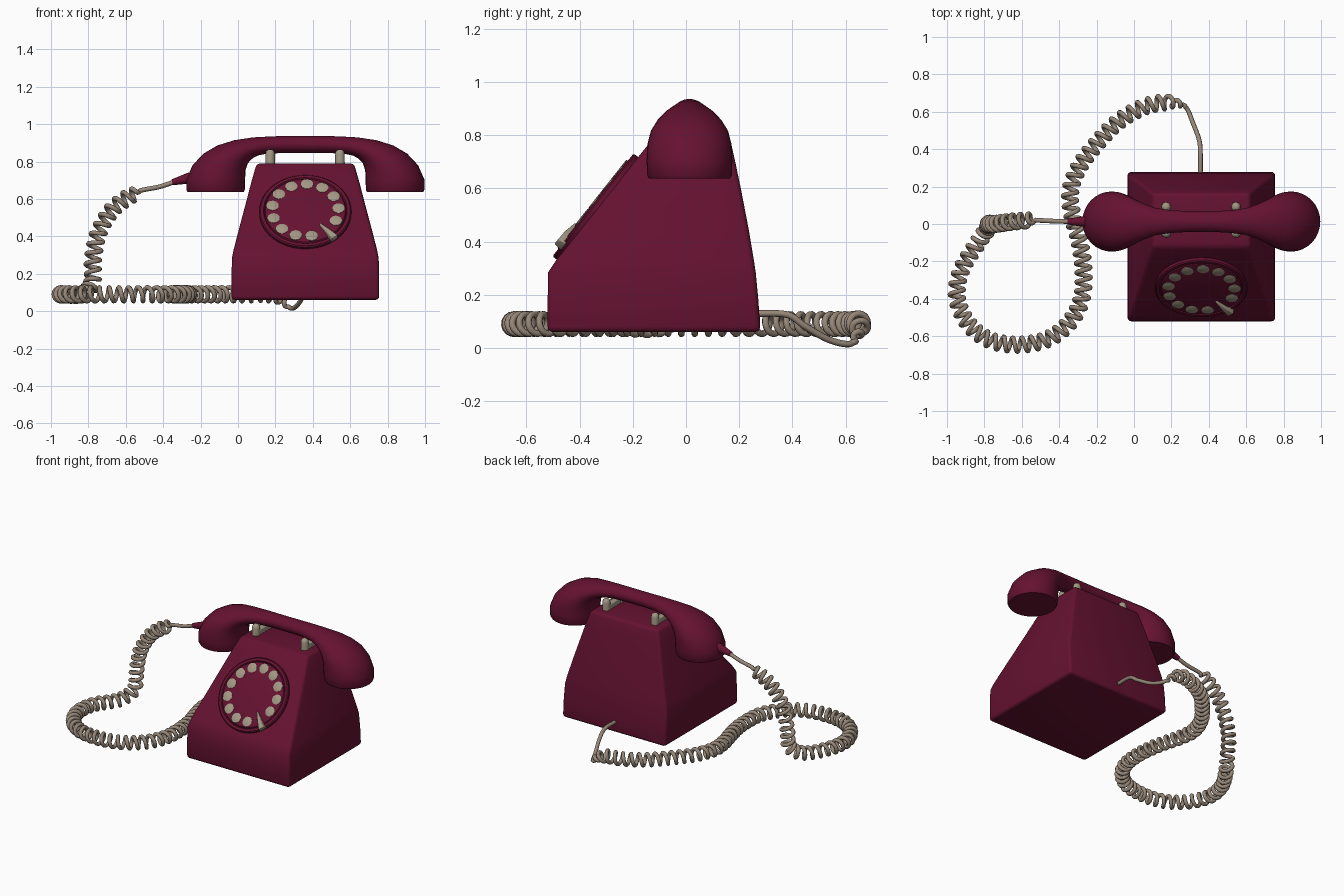
import bpy, bmesh
from math import sin, cos, pi, radians
from mathutils import Vector, Matrix, Quaternion

if "Cube" in bpy.data.objects:
    bpy.data.objects.remove(bpy.data.objects["Cube"])


def material(name, rgb):
    m = bpy.data.materials.new(name)
    m.diffuse_color = (*rgb, 1)
    m.use_nodes = True
    m.node_tree.nodes["Principled BSDF"].inputs["Base Color"].default_value = m.diffuse_color
    return m


RED = material("maroon", (0.13, 0.006, 0.03))
BEIGE = material("beige", (0.36, 0.31, 0.23))
CORD = material("cord_tan", (0.31, 0.245, 0.19))
CX = 0.36          # middle of the phone
CY = 0.013         # middle of the handset


def loft(name, rings, mat, bevel=0, smooth=40, matrix=None):
    """Skin a list of equal-length point rings and cap both ends."""
    bm = bmesh.new()
    rows = [[bm.verts.new(p) for p in r] for r in rings]
    n = len(rows[0])
    for a, b in zip(rows, rows[1:]):
        for i in range(n):
            j = (i + 1) % n
            bm.faces.new((a[i], a[j], b[j], b[i]))
    bm.faces.new(rows[0][::-1])
    bm.faces.new(rows[-1])
    bmesh.ops.recalc_face_normals(bm, faces=bm.faces[:])
    if bevel:
        edges = [e for e in bm.edges if e.calc_face_angle(0) > radians(45)]
        bmesh.ops.bevel(bm, geom=edges, offset=bevel, segments=3,
                        profile=0.5, affect='EDGES')
    me = bpy.data.meshes.new(name)
    bm.to_mesh(me)
    bm.free()
    ob = bpy.data.objects.new(name, me)
    bpy.context.collection.objects.link(ob)
    me.materials.append(mat)
    if matrix:
        ob.matrix_world = matrix
    bpy.ops.object.select_all(action='DESELECT')
    ob.select_set(True)
    bpy.context.view_layer.objects.active = ob
    bpy.ops.object.shade_smooth_by_angle(angle=radians(smooth))
    return ob


def lathe(name, profile, mat, matrix, n=24, smooth=40):
    """Turned part from (radius, height) pairs."""
    rings = [[(r * cos(2 * pi * i / n), r * sin(2 * pi * i / n), h)
              for i in range(n)] for r, h in profile]
    return loft(name, rings, mat, smooth=smooth, matrix=matrix)


# Body: stacked rectangles (z, half width, front y, back y)
levels = [(0.06, 0.395, -0.52, 0.28), (0.18, 0.395, -0.52, 0.272),
          (0.285, 0.392, -0.518, 0.262), (0.33, 0.383, -0.488, 0.255),
          (0.45, 0.352, -0.392, 0.235), (0.60, 0.312, -0.273, 0.206),
          (0.70, 0.286, -0.194, 0.185), (0.79, 0.26, -0.122, 0.165)]
loft("body", [[(CX - w, f, z), (CX + w, f, z), (CX + w, b, z), (CX - w, b, z)]
              for z, w, f, b in levels], RED, bevel=0.02)

# Dial, lying on the sloped front (local z points out of the slope)
up, out = Vector((0, 0.62, 0.785)), Vector((0, -0.785, 0.62))
dial = Matrix.Translation((CX, -0.333, 0.525)) @ Matrix(
    (Vector((1, 0, 0)), up, out)).transposed().to_4x4()
lathe("dial_plate", [(0.246, -0.02), (0.246, 0.015), (0.240, 0.021),
                     (0.224, 0.021), (0.219, 0.014), (0.214, 0.021),
                     (0.205, 0.024)], RED, dial, n=48, smooth=30)
for k in range(13):
    if k == 11:
        continue            # gap where the finger stop sits
    a = radians(4 + k * 360 / 13)
    lathe("finger_hole_%d" % k, [(0.033, 0.015), (0.033, 0.026), (0.029, 0.028)],
          BEIGE, dial @ Matrix.Translation((0.178 * cos(a), 0.178 * sin(a), 0)), n=16)
# Tapered finger stop
s = radians(-51)
stop = dial @ Matrix.Rotation(s, 4, 'Z')
loft("finger_stop", [[(r, -w, 0.01), (r, w, 0.01), (r, w * 0.7, h), (r, -w * 0.7, h)]
                     for r, w, h in [(0.125, 0.007, 0.032), (0.19, 0.017, 0.042),
                                     (0.25, 0.026, 0.044)]],
     BEIGE, bevel=0.004, matrix=stop)

# Cradle: a low saddle with two prongs at each side
for side, x in (("left", 0.172), ("right", 0.545)):
    loft("cradle_saddle_" + side,
         [[(x - w, -0.05, z), (x + w, -0.05, z), (x + w, 0.095, z), (x - w, 0.095, z)]
          for z, w in ((0.78, 0.022), (0.825, 0.02))], BEIGE, bevel=0.008)
    for end, y in (("front", -0.048), ("back", 0.092)):
        lathe("cradle_prong_%s_%s" % (side, end),
              [(0.026, 0), (0.025, 0.06), (0.021, 0.076), (0.010, 0.084)],
              BEIGE, Matrix.Translation((x, y, 0.78)), n=16, smooth=60)

# Handset: rings spanning (inner x, z), (outer x, z), half depth; mirrored
half = [((0.030, 0.637), (-0.270, 0.637), 0.152), ((0.036, 0.648), (-0.276, 0.648), 0.159),
        ((0.038, 0.70), (-0.276, 0.705), 0.161), ((0.040, 0.752), (-0.243, 0.78), 0.158),
        ((0.052, 0.79), (-0.185, 0.842), 0.145), ((0.075, 0.815), (-0.11, 0.886), 0.122),
        ((0.105, 0.832), (-0.02, 0.914), 0.097), ((0.145, 0.840), (0.08, 0.929), 0.073),
        ((0.20, 0.844), (0.19, 0.935), 0.061), ((0.28, 0.846), (0.28, 0.936), 0.056)]
flip = lambda p: (2 * CX - p[0], p[1])
spans = half + [((CX, 0.846), (CX, 0.936), 0.055)] + [
    (flip(i), flip(o), w) for i, o, w in half[::-1]]
rings = []
for (ix, iz), (ox, oz), w in spans:
    ring = []
    for k in range(32):
        a = 2 * pi * k / 32
        t = 0.5 + 0.5 * cos(a)
        ring.append((ix + (ox - ix) * t, CY + w * sin(a), iz + (oz - iz) * t))
    rings.append(ring)
loft("handset", rings, RED, smooth=50)

# Strain relief where the cord enters the handset
d = Vector((-1, 0, -0.25)).normalized()
lathe("cord_sleeve", [(0.03, 0), (0.026, 0.03), (0.016, 0.10)], RED,
      Matrix.Translation((-0.255, CY, 0.713)) @ d.to_track_quat('Z', 'Y').to_matrix().to_4x4(),
      n=16)

# Cord: smooth path, with coil amount 0 at the straight ends
G = 0.09
path = [(-0.33, 0.013, 0.695, 0), (-0.42, 0.015, 0.665, 0), (-0.52, 0.02, 0.645, 0),
        (-0.57, 0.02, 0.62, 1), (-0.67, 0.01, 0.545, 1), (-0.745, 0.0, 0.42, 1),
        (-0.775, 0.0, 0.28, 1), (-0.78, -0.02, 0.15, 1), (-0.835, -0.10, G, 1),
        (-0.925, -0.25, G, 1), (-0.945, -0.40, G, 1), (-0.88, -0.54, G, 1),
        (-0.76, -0.625, G, 1), (-0.60, -0.645, G, 1), (-0.45, -0.61, G, 1),
        (-0.34, -0.52, G, 1), (-0.28, -0.40, G, 1), (-0.27, -0.25, G, 1),
        (-0.29, -0.10, G, 1), (-0.33, 0.05, G, 1), (-0.34, 0.18, G, 1),
        (-0.29, 0.31, G, 1), (-0.19, 0.44, G, 1), (-0.08, 0.55, G, 1),
        (0.05, 0.625, G, 1), (0.16, 0.65, G, 1), (0.225, 0.645, 0.06, 0.5),
        (0.28, 0.62, 0.016, 0), (0.315, 0.54, 0.03, 0), (0.348, 0.45, 0.08, 0),
        (0.355, 0.38, 0.125, 0), (0.355, 0.26, 0.13, 0)]
P = [Vector(p) for p in path]
P = [2 * P[0] - P[1]] + P + [2 * P[-1] - P[-2]]
fine = []
for a, b, c, e in zip(P, P[1:], P[2:], P[3:]):     # Catmull-Rom
    for i in range(48):
        t = i / 48
        fine.append(0.5 * (2 * b + (c - a) * t + (2 * a - 5 * b + 4 * c - e) * t * t
                           + (3 * b - a - 3 * c + e) * t ** 3))
PITCH, COIL = 0.052, 0.037
pts, phase = [], 0.0
tan = (fine[1] - fine[0]).xyz.normalized()
nrm = tan.cross(Vector((0, 1, 0))).normalized()
for p, q in zip(fine, fine[1:]):
    step = q.xyz - p.xyz
    new = step.normalized()
    nrm = tan.rotation_difference(new) @ nrm       # twist-free frame
    tan = new
    nrm = (nrm - tan * nrm.dot(tan)).normalized()
    sub = max(1, round(step.length / (PITCH / 14)))
    for i in range(sub):
        m = p.lerp(q, i / sub)
        phase += 2 * pi * step.length / sub / PITCH
        amt = COIL * min(1, max(0, m.w))
        pts.append(m.xyz + amt * (nrm * cos(phase) + tan.cross(nrm) * sin(phase)))
cu = bpy.data.curves.new("coiled_cord", 'CURVE')
cu.dimensions = '3D'
cu.bevel_depth = 0.0125
cu.bevel_resolution = 2
cu.use_fill_caps = True
sp = cu.splines.new('POLY')
sp.points.add(len(pts) - 1)
for v, p in zip(sp.points, pts):
    v.co = (p.x, p.y, max(p.z, 0.0125), 1)
cu.materials.append(CORD)
bpy.context.collection.objects.link(bpy.data.objects.new("coiled_cord", cu))
